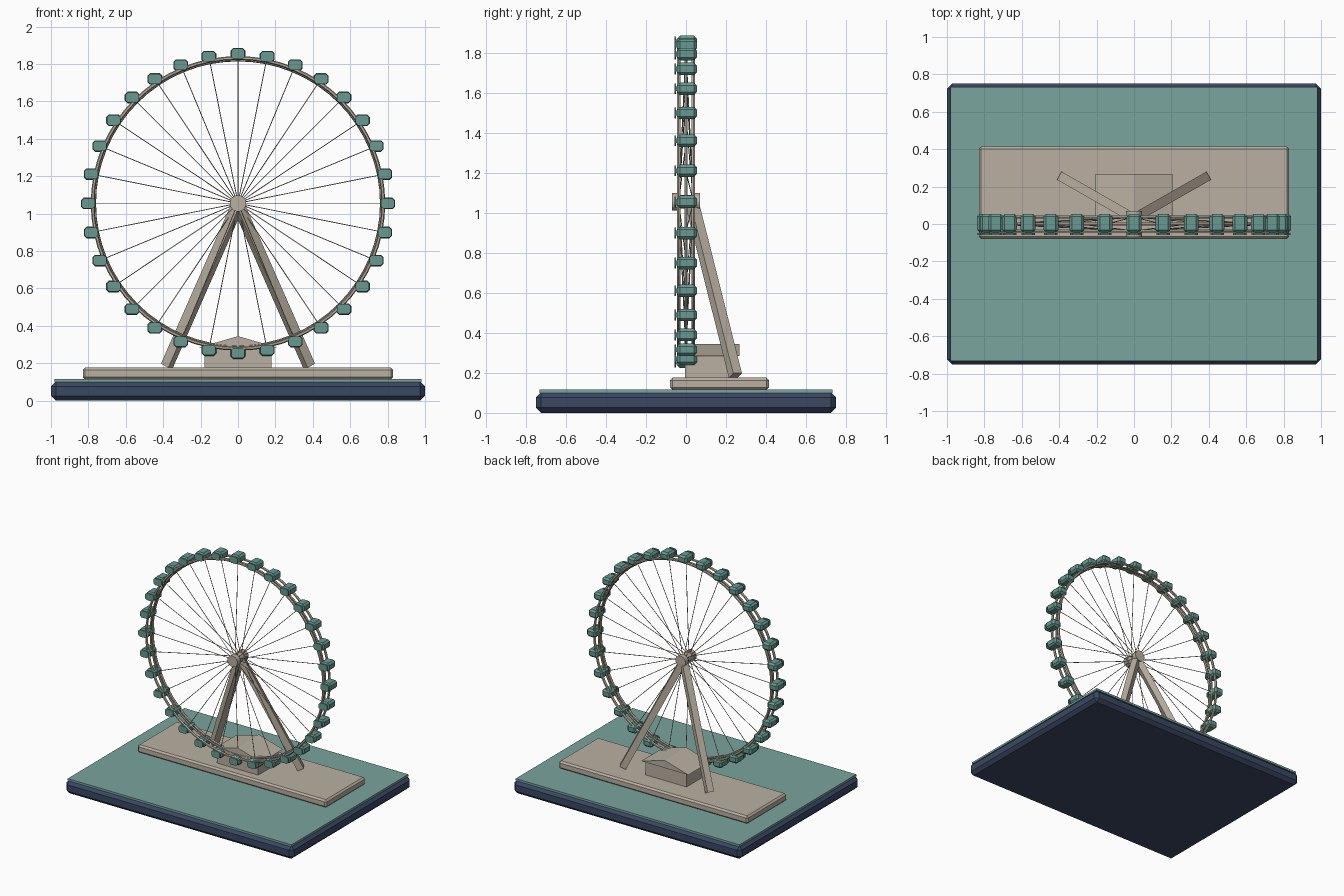
import bpy, bmesh, math
from mathutils import Vector, Matrix

if "Cube" in bpy.data.objects:
    bpy.data.objects.remove(bpy.data.objects["Cube"])


def material(name, rgb):
    m = bpy.data.materials.new(name)
    lin = [((c / 255 + 0.055) / 1.055) ** 2.4 for c in rgb]
    m.diffuse_color = (*lin, 1)
    m.use_nodes = True
    m.node_tree.nodes["Principled BSDF"].inputs["Base Color"].default_value = m.diffuse_color
    return m


NAVY = material("navy", (58, 72, 98))
GREEN = material("sea green", (122, 165, 157))
TEAL = material("cabin teal", (104, 154, 145))
STONE = material("warm stone", (186, 176, 161))

CZ = 1.055      # wheel centre height
R_CAB = 0.80    # cabin orbit radius
N = 32


def finish(bm, name, mat):
    bmesh.ops.recalc_face_normals(bm, faces=bm.faces)
    me = bpy.data.meshes.new(name)
    bm.to_mesh(me)
    bm.free()
    me.materials.append(mat)
    ob = bpy.data.objects.new(name, me)
    bpy.context.scene.collection.objects.link(ob)
    return ob


def add_box(bm, lo, hi, bevel=0.0):
    lo, hi = Vector(lo), Vector(hi)
    mat = Matrix.Translation((lo + hi) / 2) @ Matrix.Diagonal((*(hi - lo), 1))
    vs = bmesh.ops.create_cube(bm, size=1, matrix=mat)["verts"]
    if bevel:
        edges = list({e for v in vs for e in v.link_edges})
        bmesh.ops.bevel(bm, geom=edges, offset=bevel, segments=1, affect='EDGES')


def box(name, lo, hi, mat, bevel=0.0):
    bm = bmesh.new()
    add_box(bm, lo, hi, bevel)
    return finish(bm, name, mat)


def add_rod(bm, a, b, r, sides):
    a, b = Vector(a), Vector(b)
    d = b - a
    mat = Matrix.Translation((a + b) / 2) @ d.to_track_quat('Z', 'Y').to_matrix().to_4x4()
    bmesh.ops.create_cone(bm, cap_ends=True, segments=sides, radius1=r, radius2=r,
                          depth=d.length, matrix=mat)


def prism(bm, pts, y0, y1):
    front = [bm.verts.new((x, y0, z)) for x, z in pts]
    back = [bm.verts.new((x, y1, z)) for x, z in pts]
    bm.faces.new(front)
    bm.faces.new(back)
    for i in range(len(pts)):
        j = (i + 1) % len(pts)
        bm.faces.new((front[i], front[j], back[j], back[i]))


def add_ring(bm, radius, y, tube, segs=64, sides=6):
    loops = []
    for i in range(segs):
        a = 2 * math.pi * i / segs
        loop = []
        for k in range(sides):
            t = 2 * math.pi * k / sides
            r = radius + tube * math.cos(t)
            loop.append(bm.verts.new((r * math.cos(a), y + tube * math.sin(t), CZ + r * math.sin(a))))
        loops.append(loop)
    for i in range(segs):
        p, q = loops[i], loops[(i + 1) % segs]
        for k in range(sides):
            m = (k + 1) % sides
            bm.faces.new((p[k], q[k], q[m], p[m]))


# base, lawn and plinth
box("base", (-1, -0.75, 0), (1, 0.75, 0.103), NAVY, 0.026)
box("lawn", (-0.982, -0.732, 0.10), (0.982, 0.732, 0.116), GREEN)
box("plinth", (-0.83, -0.08, 0.114), (0.83, 0.415, 0.176), STONE, 0.013)

# station house with gabled roof
box("station_walls", (-0.18, -0.005, 0.17), (0.18, 0.17, 0.29), STONE)
bm = bmesh.new()
prism(bm, [(-0.207, 0.285), (0.207, 0.285), (0, 0.345)], -0.005, 0.267)
finish(bm, "station_roof", STONE)
box("station_rear", (-0.18, 0.165, 0.17), (0.18, 0.25, 0.29), STONE)

# support legs
for side, name in ((-1, "left_leg"), (1, "right_leg")):
    top, foot = Vector((0, 0.03, 1.05)), Vector((side * 0.38, 0.247, 0.187))
    d = foot - top
    bm = bmesh.new()
    mat = (Matrix.Translation((top + foot) / 2)
           @ d.to_track_quat('Z', 'Y').to_matrix().to_4x4()
           @ Matrix.Diagonal((0.05, 0.05, d.length, 1)))
    bmesh.ops.create_cube(bm, size=1, matrix=mat)
    finish(bm, name, STONE)

# hub: axle with two end drums
bm = bmesh.new()
add_rod(bm, (0, -0.06, CZ), (0, 0.06, CZ), 0.034, 20)
add_rod(bm, (0, -0.07, CZ), (0, -0.03, CZ), 0.044, 20)
add_rod(bm, (0, 0.03, CZ), (0, 0.07, CZ), 0.044, 20)
finish(bm, "hub", STONE)

# triangular rim: two outer rings and one inner ring
for name, r, y, t in (("front_rim", 0.777, -0.037, 0.010),
                      ("rear_rim", 0.777, 0.037, 0.010),
                      ("inner_rim", 0.767, 0.0, 0.008)):
    bm = bmesh.new()
    add_ring(bm, r, y, t)
    finish(bm, name, STONE)

# spokes and rim ties
spokes, ties = bmesh.new(), bmesh.new()
for i in range(N):
    a = 2 * math.pi * i / N
    c, s = math.cos(a), math.sin(a)
    y = 0.035 if i % 2 else -0.035
    add_rod(spokes, (0.035 * c, y, CZ + 0.035 * s), (0.767 * c, 0, CZ + 0.767 * s), 0.0025, 5)
    add_rod(ties, (0.775 * c, -0.037, CZ + 0.775 * s), (0.775 * c, 0.037, CZ + 0.775 * s), 0.005, 5)
finish(spokes, "spokes", STONE)
finish(ties, "rim_ties", STONE)

# upright cabins, each with a front panel
cabins, panels = bmesh.new(), bmesh.new()
for i in range(N):
    a = 2 * math.pi * i / N
    x, z = R_CAB * math.cos(a), CZ + R_CAB * math.sin(a)
    add_box(cabins, (x - 0.040, -0.045, z - 0.031), (x + 0.040, 0.054, z + 0.031), 0.014)
    w, h, k = 0.036, 0.027, 0.012
    pts = [(x + sx * u, z + sz * v) for sx, sz, u, v in (
        (-1, -1, w - k, h), (1, -1, w - k, h), (1, -1, w, h - k), (1, 1, w, h - k),
        (1, 1, w - k, h), (-1, 1, w - k, h), (-1, 1, w, h - k), (-1, -1, w, h - k))]
    prism(panels, pts, -0.058, -0.049)
    add_box(panels, (x - 0.018, -0.050, z - 0.012), (x + 0.018, -0.040, z + 0.012))
finish(cabins, "cabins", TEAL)
finish(panels, "cabin_front_panels", TEAL)
